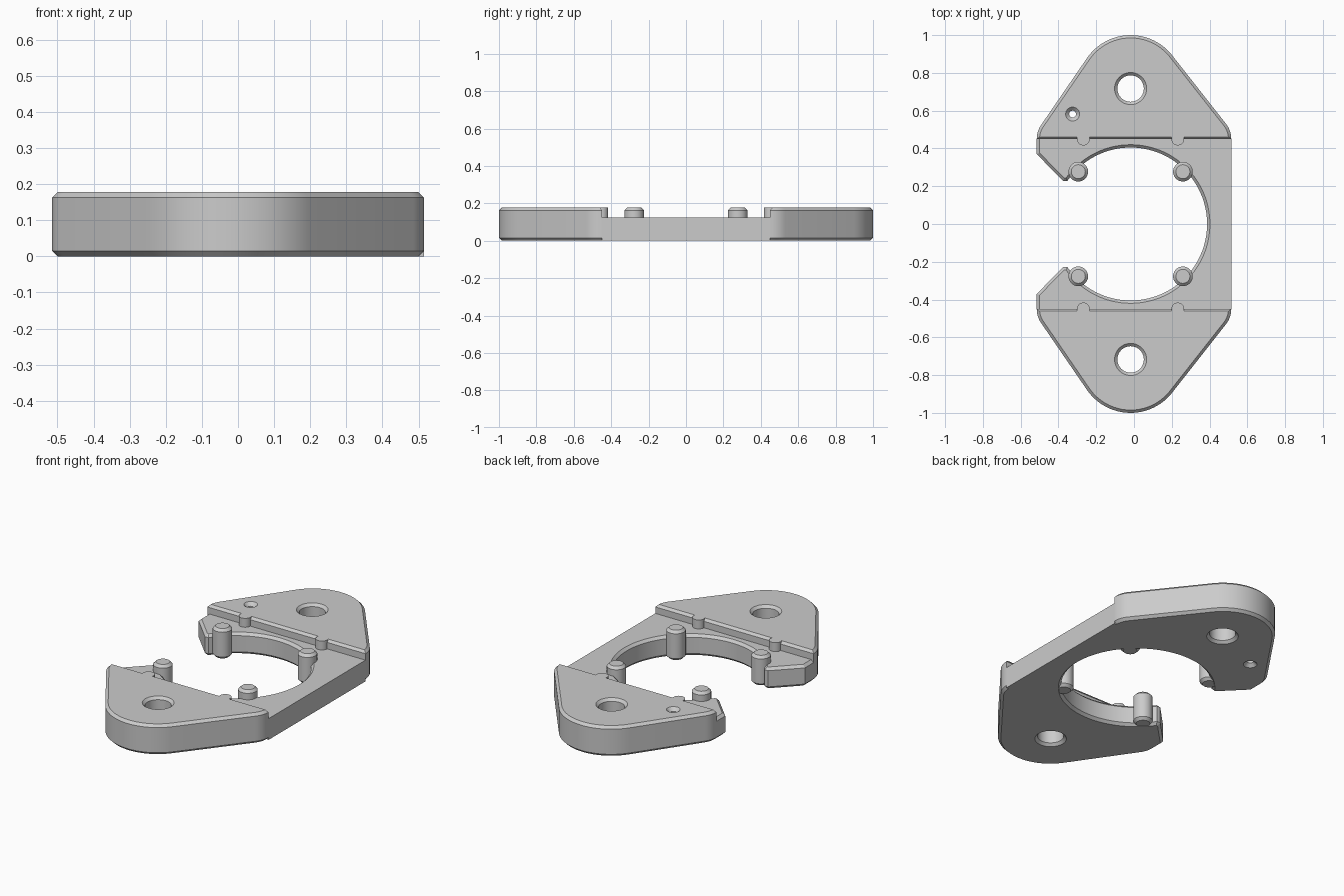
import bpy, bmesh, math
from mathutils import Vector
from mathutils.geometry import convex_hull_2d

if "Cube" in bpy.data.objects:
    bpy.data.objects.remove(bpy.data.objects["Cube"])

TOP, FLOOR, STEP_Y, HALF_W, CX, CHAMFER = 0.178, 0.125, 0.45, 0.515, -0.018, 0.015

grey = bpy.data.materials.new("light_grey")
grey.use_nodes = True
grey.diffuse_color = (0.6, 0.6, 0.6, 1)
grey.node_tree.nodes["Principled BSDF"].inputs["Base Color"].default_value = (0.6, 0.6, 0.6, 1)
parts = []


def make_object(name, bm):
    bmesh.ops.recalc_face_normals(bm, faces=bm.faces[:])
    mesh = bpy.data.meshes.new(name)
    bm.to_mesh(mesh)
    bm.free()
    mesh.materials.append(grey)
    obj = bpy.data.objects.new(name, mesh)
    bpy.context.collection.objects.link(obj)
    parts.append(obj)
    return obj


def arc(cx, cy, r, start, end, steps):
    angles = [math.radians(start + (end - start) * i / steps) for i in range(steps + 1)]
    return [(cx + r * math.cos(a), cy + r * math.sin(a)) for a in angles]


def slab(name, outline, height, keep_sharp):
    """Extrude an outline and chamfer its rims, except where keep_sharp(edge)."""
    bm = bmesh.new()
    base = bm.faces.new([bm.verts.new((x, y, 0)) for x, y in outline])
    result = bmesh.ops.extrude_face_region(bm, geom=[base], use_keep_orig=True)
    for v in result["geom"]:
        if isinstance(v, bmesh.types.BMVert):
            v.co.z = height
    bmesh.ops.recalc_face_normals(bm, faces=bm.faces[:])
    rims = [e for e in bm.edges
            if abs(e.verts[0].co.z - e.verts[1].co.z) < 1e-5 and not keep_sharp(e)]
    bmesh.ops.bevel(bm, geom=rims, offset=CHAMFER, offset_type='OFFSET', segments=1,
                    profile=0.5, affect='EDGES', clamp_overlap=False)
    return make_object(name, bm)


def turned(name, x, y, profile, sides=40):
    """Solid of revolution about a vertical axis from (radius, z) pairs."""
    bm = bmesh.new()
    rings = []
    for r, z in profile:
        rings.append([bm.verts.new((px, py, z))
                      for px, py in arc(x, y, r, 0, 360, sides)[:-1]])
    for low, high in zip(rings, rings[1:]):
        for i in range(sides):
            j = (i + 1) % sides
            bm.faces.new((low[i], low[j], high[j], high[i]))
    bm.faces.new(rings[0])
    bm.faces.new(rings[-1])
    return make_object(name, bm)


def drill(obj, x, y, r, sink):
    """Cut a through hole countersunk on both faces."""
    extra = 0.01
    cutter = turned("hole_cutter", x, y, [
        (r + sink + extra, -extra), (r, sink),
        (r, TOP - sink), (r + sink + extra, TOP + extra)])
    parts.remove(cutter)
    cutter.hide_render = True
    mod = obj.modifiers.new("hole", 'BOOLEAN')
    mod.operation, mod.solver, mod.object = 'DIFFERENCE', 'EXACT', cutter
    bpy.context.view_layer.objects.active = obj
    bpy.ops.object.modifier_apply(modifier=mod.name)
    bpy.data.objects.remove(cutter)


def on_step(e):
    return all(abs(abs(v.co.y) - STEP_Y) < 1e-4 for v in e.verts)


# Raised rounded end plates with mounting holes
corner = 0.13
points = [Vector(p) for p in
          arc(HALF_W - corner, STEP_Y, corner, 0, 90, 16)
          + arc(CX, 0.72, 0.28, 20, 160, 28)
          + arc(corner - HALF_W, STEP_Y, corner, 90, 180, 16)]
hull = [points[i] for i in convex_hull_2d(points)]
for name, side in (("back", 1), ("front", -1)):
    plate = slab(name + "_end_plate", [(p.x, p.y * side) for p in hull], TOP,
                 lambda e: on_step(e) and e.verts[0].co.z < 0.01)
    drill(plate, CX, 0.717 * side, 0.07, 0.015)
    if side == 1:
        drill(plate, -0.325, 0.582, 0.018, 0.019)

# Lower open ring frame between the end plates
bore, mouth = 0.405, 0.228
gap = math.degrees(math.asin(mouth / bore))
upper_hook = [(HALF_W, STEP_Y), (-HALF_W, STEP_Y), (-HALF_W, 0.37), (-0.375, mouth)]
lower_hook = [(x, -y) for x, y in reversed(upper_hook)]
slab("ring_frame",
     upper_hook + arc(CX, 0, bore, 180 - gap, gap - 180, 72) + lower_hook,
     FLOOR, on_step)

# Retaining pins in the bore and half-round ribs on the steps
for side_y, row in ((1, "back"), (-1, "front")):
    for side_x, column in ((1, "left"), (-1, "right")):
        turned(f"{row}_{column}_pin", CX + 0.277 * side_x, 0.277 * side_y, [
            (0.037, 0.002), (0.052, 0.017), (0.052, TOP - CHAMFER), (0.037, TOP)])
        turned(f"{row}_{column}_rib", CX + 0.25 * side_x, STEP_Y * side_y, [
            (0.034, FLOOR - 0.02), (0.034, TOP - 0.0005)], 32)

# Smooth the round walls, keep chamfers crisp
bpy.ops.object.select_all(action='DESELECT')
for obj in parts:
    obj.select_set(True)
bpy.context.view_layer.objects.active = parts[0]
bpy.ops.object.shade_smooth_by_angle(angle=math.radians(30))
